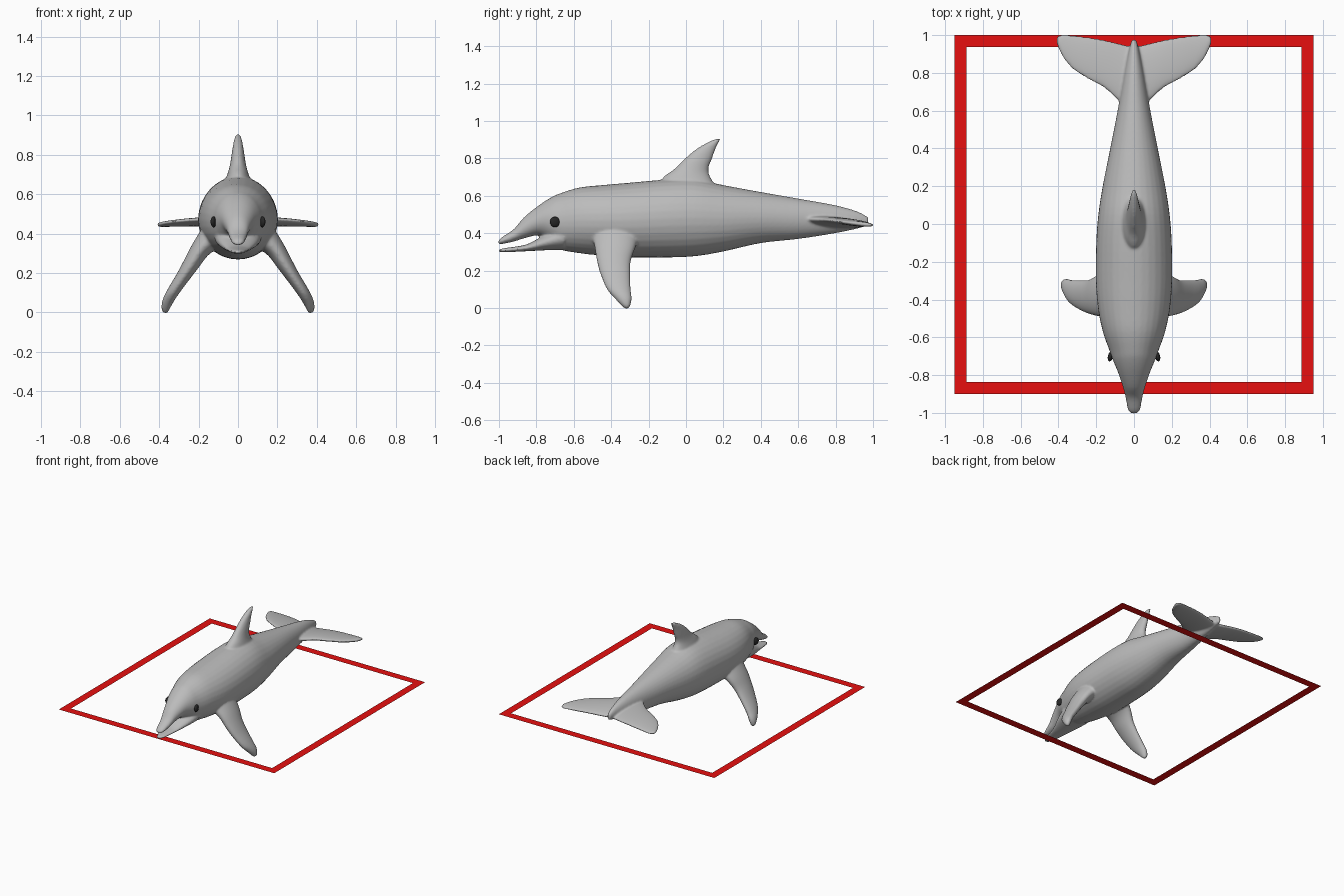
import bpy, bmesh, math
from mathutils import Vector as V

if "Cube" in bpy.data.objects:
    bpy.data.objects.remove(bpy.data.objects["Cube"])


def material(name, rgb):
    m = bpy.data.materials.new(name)
    m.diffuse_color = (*rgb, 1)
    m.use_nodes = True
    m.node_tree.nodes["Principled BSDF"].inputs["Base Color"].default_value = m.diffuse_color
    return m


grey = material("skin grey", (0.5, 0.5, 0.5))
black = material("eye black", (0.02, 0.02, 0.02))
red = material("frame red", (0.8, 0.005, 0.005))


def smooth_rows(rows, steps=4):
    """Catmull-Rom interpolation of rows of numbers."""
    out = []
    for i in range(len(rows) - 1):
        p = [rows[max(i - 1, 0)], rows[i], rows[i + 1], rows[min(i + 2, len(rows) - 1)]]
        for k in range(steps):
            t = k / steps
            out.append([0.5 * (2 * b + (c - a) * t + (2 * a - 5 * b + 4 * c - d) * t * t
                               + (3 * b - a - 3 * c + d) * t ** 3) for a, b, c, d in zip(*p)])
    return out + [list(rows[-1])]


def loft(bm, rows, section, n=32):
    """Closed tube of elliptical rings; section(row) gives centre and two half axes."""
    rings = []
    for r in smooth_rows(rows):
        c, u, v = section(r)
        rings.append([bm.verts.new(c + u * math.cos(2 * math.pi * k / n) + v * math.sin(2 * math.pi * k / n))
                      for k in range(n)])
    faces = [bm.faces.new(rings[0]), bm.faces.new(rings[-1][::-1])]
    for a, b in zip(rings, rings[1:]):
        for k in range(n):
            j = (k + 1) % n
            faces.append(bm.faces.new((a[k], b[k], b[j], a[j])))
    bmesh.ops.recalc_face_normals(bm, faces=faces)


def make_object(name, bm, mat):
    me = bpy.data.meshes.new(name)
    bm.to_mesh(me)
    bm.free()
    ob = bpy.data.objects.new(name, me)
    bpy.context.collection.objects.link(ob)
    me.materials.append(mat)
    return ob


bm = bmesh.new()


# Body and upper beak: y, bottom z, top z, half width
def body_section(r):
    y, zb, zt, w = r
    return V((0, y, (zb + zt) / 2)), V((w, 0, 0)), V((0, 0, (zt - zb) / 2))


loft(bm, [
    (-1.003, .342, .358, .014), (-.985, .342, .378, .032), (-.92, .355, .422, .045),
    (-.866, .372, .485, .058), (-.785, .388, .55, .085), (-.72, .35, .592, .112),
    (-.67, .312, .614, .13), (-.57, .293, .644, .165), (-.45, .28, .657, .19),
    (-.3, .27, .67, .202), (-.1, .27, .687, .2), (.05, .277, .688, .189),
    (.2, .302, .657, .166), (.4, .347, .62, .126), (.6, .369, .585, .087),
    (.8, .40, .549, .052), (.92, .425, .515, .027), (.975, .44, .485, .012)], body_section)

# Lower jaw
loft(bm, [
    (-1.003, .301, .313, .016), (-.97, .298, .320, .035), (-.9, .301, .330, .05),
    (-.84, .304, .345, .065), (-.74, .309, .40, .10), (-.65, .31, .45, .12)], body_section)

# Dorsal fin: z, front y, back y, half thickness
loft(bm, [
    (.62, -.18, .18, .085), (.70, -.12, .13, .055), (.745, -.06, .12, .042),
    (.80, -.005, .14, .033), (.85, .055, .158, .025), (.885, .115, .175, .018),
    (.903, .155, .186, .011)],
    lambda r: (V((0, (r[1] + r[2]) / 2, r[0])), V((0, (r[2] - r[1]) / 2, 0)), V((r[3], 0, 0))))

for s in (-1, 1):
    # Flipper: x, z, front y, back y, half thickness
    loft(bm, [
        (.13, .38, -.50, -.25, .07), (.19, .32, -.488, -.272, .05), (.235, .25, -.476, -.295, .042),
        (.28, .18, -.457, -.298, .035), (.333, .10, -.422, -.295, .03), (.36, .05, -.378, -.290, .027),
        (.372, .012, -.342, -.298, .02), (.375, -.002, -.325, -.308, .01)],
        lambda r: (V((s * r[0], (r[2] + r[3]) / 2, r[1])), V((0, (r[3] - r[2]) / 2, 0)),
                   V((s * .85, 0, .52)) * r[4]))
    # Tail fluke: x, front y, back y, middle z, half thickness
    loft(bm, [
        (0, .58, .935, .46, .032), (.08, .65, .957, .46, .026), (.16, .722, .976, .46, .021),
        (.24, .765, .99, .458, .018), (.32, .817, 1.0, .453, .015), (.37, .872, 1.003, .449, .013),
        (.40, .93, .998, .446, .011), (.41, .96, .985, .445, .007)],
        lambda r: (V((s * r[0], (r[1] + r[2]) / 2, r[3])),
                   V((0, (r[2] - r[1]) / 2, -.05 * (r[2] - r[1]))), V((0, 0, r[4]))))

# Fuse the parts into one skin with soft joints
dolphin = make_object("dolphin_body", bm, grey)
remesh = dolphin.modifiers.new("fuse", 'REMESH')
remesh.mode = 'VOXEL'
remesh.voxel_size = 0.007
remesh.use_smooth_shade = True
soften = dolphin.modifiers.new("soften", 'SMOOTH')
soften.factor = 0.5
soften.iterations = 8

# Eyes
for s, side in ((-1, "left"), (1, "right")):
    bpy.ops.mesh.primitive_uv_sphere_add(segments=24, ring_count=12, radius=1,
                                         location=(s * .124, -.70, .46), rotation=(0, 0, s * .25))
    eye = bpy.context.object
    eye.name = side + "_eye"
    eye.scale = (.014, .028, .028)
    eye.data.materials.append(black)
    bpy.ops.object.shade_smooth()

# Flat rectangular frame around the animal
bm = bmesh.new()
outer, inner = [[bm.verts.new((x * hx, .05 + y * hy, .24)) for x, y in ((-1, -1), (1, -1), (1, 1), (-1, 1))]
                for hx, hy in ((.95, .95), (.887, .887))]
for k in range(4):
    j = (k + 1) % 4
    bm.faces.new((outer[k], outer[j], inner[j], inner[k]))
make_object("flat_frame", bm, red)
